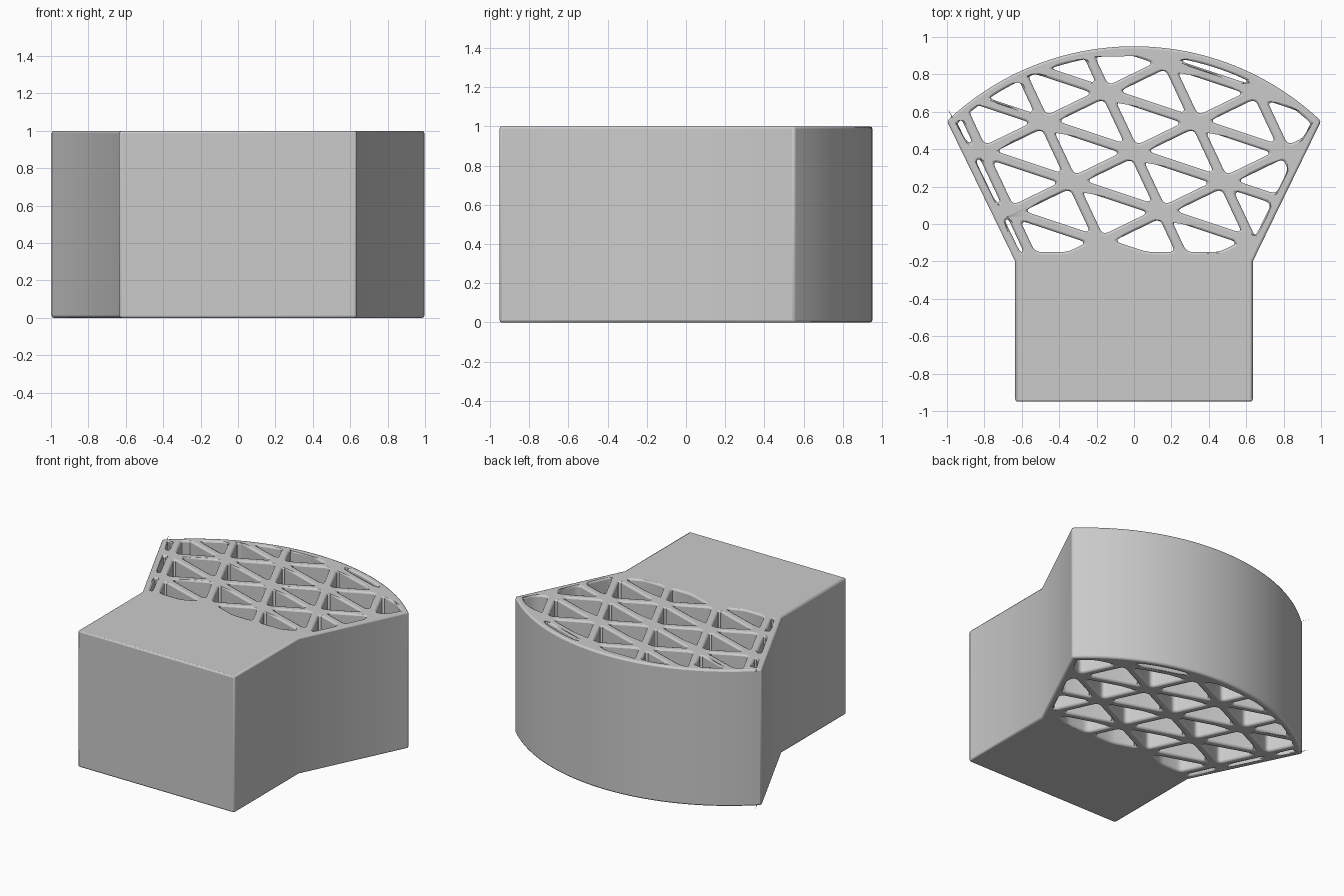
import bpy, math
from mathutils import Vector as V

if "Cube" in bpy.data.objects:
    bpy.data.objects.remove(bpy.data.objects["Cube"])

R, CY = 1.45, -0.5            # fan arc radius and centre
WALL, STRUT = 0.045, 0.027    # rim thickness, half strut width


def arc(r, half, n):
    return [V((r * math.sin(t), CY + r * math.cos(t)))
            for t in (half - 2 * half * i / n for i in range(n + 1))]


def clip(poly, p, q, inset):
    """Keep the part of poly lying left of p->q by at least inset."""
    d = (q - p).normalized()
    dist = lambda v: d.cross(v - p) - inset
    out = []
    for u, v in zip(poly, poly[1:] + poly[:1]):
        du, dv = dist(u), dist(v)
        if du >= 0:
            out.append(u)
        if du * dv < 0:
            out.append(u.lerp(v, du / (du - dv)))
    return out


def area(poly):
    return sum(u.cross(v) for u, v in zip(poly, poly[1:] + poly[:1])) / 2


def rounded(poly, size):
    """Round the sharp corners of a polygon."""
    clean = [v for i, v in enumerate(poly) if (v - poly[i - 1]).length > 1e-4]
    out = []
    for i, v in enumerate(clean):
        a, b = clean[i - 1] - v, clean[(i + 1) % len(clean)] - v
        if (-a).angle(b) < 0.3:
            out.append(v)
            continue
        p = v + a.normalized() * min(size, a.length * 0.4)
        q = v + b.normalized() * min(size, b.length * 0.4)
        out += [p.lerp(v, t).lerp(v.lerp(q, t), t) for t in (0, .25, .5, .75, 1)]
    return out


# Outer outline: block plus fan
half = math.asin(1 / R)
outline = [V((-0.635, -0.95)), V((0.635, -0.95)), V((0.635, -0.2))] \
    + arc(R, half, 48) + [V((-0.635, -0.2))]

# Inner fan region that the lattice fills
inner = [V((-2, -0.15)), V((2, -0.15))] + arc(R - WALL, 1.2, 72)
inner = clip(inner, V((0.635, -0.2)), V((1, 0.55)), WALL)
inner = clip(inner, V((-1, 0.55)), V((-0.635, -0.2)), WALL)

# Triangular openings between the struts
A, C, O = V((0.33, 0.16)), V((0.15, -0.32)), V((0, 0.385))
B = A + C
holes = []
for i in range(-6, 7):
    for j in range(-6, 7):
        p = O + A * i + B * j
        for tri in ([p, p + B, p + A], [p, p + C, p + B]):
            poly = inner
            for k in range(3):
                poly = clip(poly, tri[k], tri[(k + 1) % 3], STRUT) if poly else poly
            if len(poly) > 2 and area(poly) > 0.0015:
                holes.append(rounded(poly, 0.035))

# Extruded, filled profile
cu = bpy.data.curves.new("lattice_fan_block", 'CURVE')
cu.dimensions = '2D'
cu.fill_mode = 'BOTH'
cu.extrude = 0.5
for poly in [outline] + holes:
    s = cu.splines.new('POLY')
    s.points.add(len(poly) - 1)
    for pt, v in zip(s.points, poly):
        pt.co = (v.x, v.y, 0, 1)
    s.use_cyclic_u = True
ob = bpy.data.objects.new("lattice_fan_block", cu)
bpy.context.collection.objects.link(ob)
ob.location.z = 0.5
bpy.context.view_layer.objects.active = ob
ob.select_set(True)
bpy.ops.object.convert(target='MESH')
ob = bpy.context.object
bpy.ops.object.mode_set(mode='EDIT')
bpy.ops.mesh.select_all(action='SELECT')
bpy.ops.mesh.remove_doubles(threshold=0.0001)
bpy.ops.mesh.normals_make_consistent(inside=False)
bpy.ops.object.mode_set(mode='OBJECT')

# Softly rounded rims
bev = ob.modifiers.new("soft_edges", 'BEVEL')
bev.width = 0.012
bev.segments = 2
bev.limit_method = 'ANGLE'
bev.angle_limit = math.radians(50)
bev.use_clamp_overlap = False
bpy.ops.object.shade_smooth_by_angle(angle=math.radians(35))
